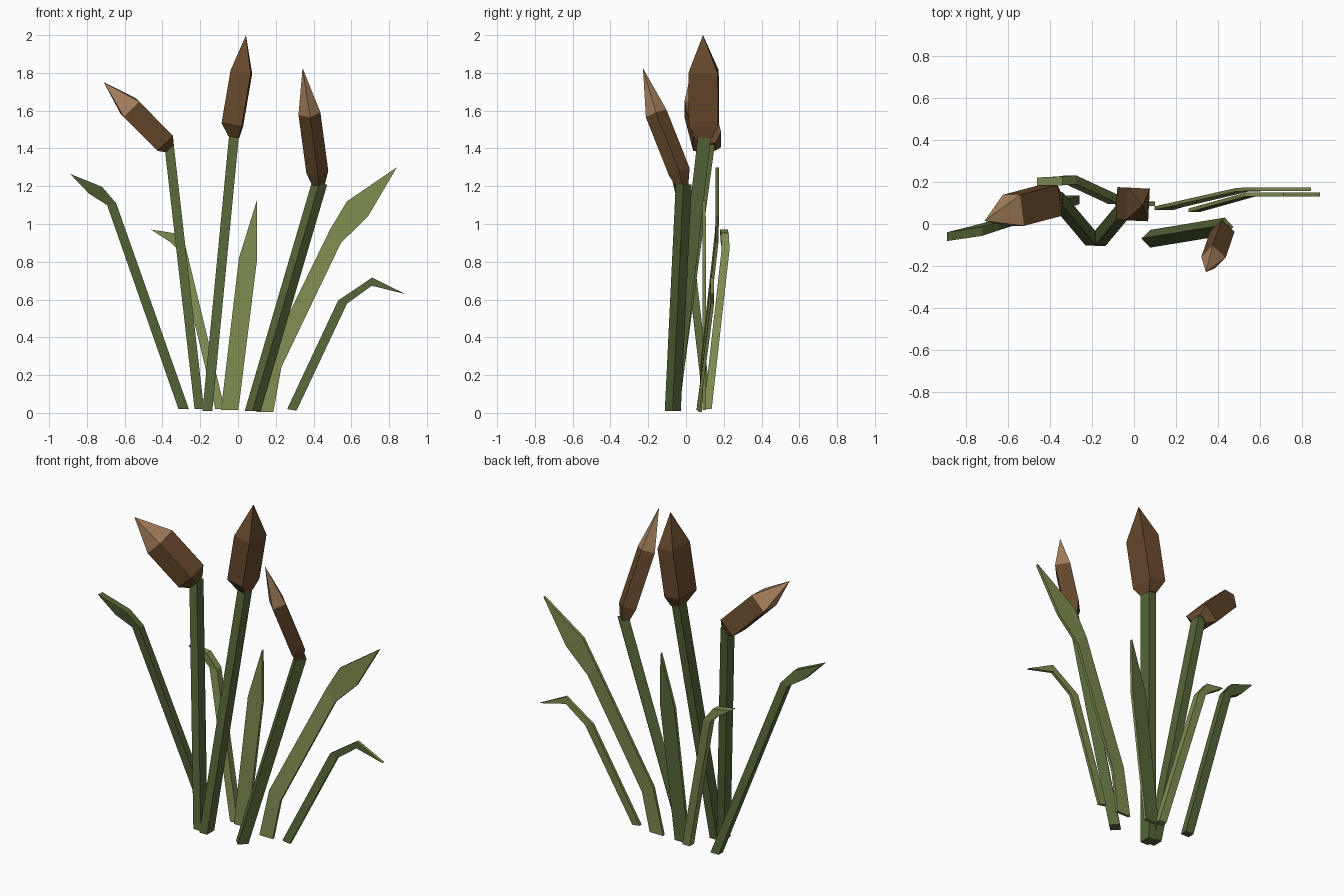
import bpy, bmesh, math
from mathutils import Vector

if "Cube" in bpy.data.objects:
    bpy.data.objects.remove(bpy.data.objects["Cube"])


def material(name, rgb):
    m = bpy.data.materials.new(name)
    m.diffuse_color = (*rgb, 1)
    m.use_nodes = True
    m.node_tree.nodes["Principled BSDF"].inputs["Base Color"].default_value = m.diffuse_color
    return m


STEM = material("stem green", (0.093, 0.133, 0.040))
LEAF = material("leaf olive", (0.215, 0.270, 0.082))
BROWN = material("seed brown", (0.138, 0.068, 0.026))
TAN = material("tip tan", (0.400, 0.225, 0.115))


def loft(name, rings, mats, rule=None):
    """Skin four-cornered rings, cap the ends, weld collapsed corners."""
    bm = bmesh.new()
    loops = [[bm.verts.new(p) for p in ring] for ring in rings]
    for i, (a, b) in enumerate(zip(loops, loops[1:])):
        for k in range(4):
            j = (k + 1) % 4
            f = bm.faces.new((a[k], a[j], b[j], b[k]))
            if rule and rule(i):
                f.material_index = 1
    bm.faces.new(loops[0][::-1])
    bm.faces.new(loops[-1])
    bmesh.ops.remove_doubles(bm, verts=bm.verts[:], dist=0.0005)
    bmesh.ops.recalc_face_normals(bm, faces=bm.faces[:])
    me = bpy.data.meshes.new(name)
    bm.to_mesh(me)
    bm.free()
    for m in mats:
        me.materials.append(m)
    ob = bpy.data.objects.new(name, me)
    bpy.context.collection.objects.link(ob)
    return ob


def ring(center, axis, width, depth, turn):
    """Rectangle across an axis, turned about the vertical by an angle."""
    t = Vector(axis).normalized()
    ref = Vector((-math.sin(turn), math.cos(turn), 0))
    side = ref.cross(t).normalized() * width / 2
    back = t.cross(side).normalized() * depth / 2
    c = Vector(center)
    return [c - side - back, c + side - back, c + side + back, c - side + back]


def stem(name, foot, top, width, depth, turn=0.0):
    # horizontal cut at the foot and top keeps the bases level
    rings = [ring(p, (0, 0, 1), width, depth, turn) for p in (foot, top)]
    loft(name, rings, [STEM])


def head(name, neck, low, high, tip, width, depth, turn=0.0, tip_mat=BROWN):
    axis = Vector(high) - Vector(low)
    rings = [ring(neck, axis, width * 0.5, depth * 0.5, turn),
             ring(low, axis, width, depth, turn),
             ring(high, axis, width, depth, turn),
             [Vector(tip)] * 4]
    rings[-1] = ring(tip, axis, 0.0004, 0.0004, turn)
    loft(name, rings, [BROWN, tip_mat], lambda i: i == 2)


def leaf(name, outline, thick, mat, dark_back=False):
    """Each outline row: left x, left z, right x, right z, y."""
    h = thick / 2
    rings = [[Vector((xl, y - h, zl)), Vector((xr, y - h, zr)),
              Vector((xr, y + h, zr)), Vector((xl, y + h, zl))]
             for xl, zl, xr, zr, y in outline[:-1]]
    x, z, y = outline[-1]
    rings.append([Vector((x, y + s * h, z)) for s in (-1, -1, 1, 1)])
    # tip closes to a short edge, so its cap vanishes after welding
    rings[-1][1].x += 0.001
    rings[-1][2].x += 0.001
    ob = loft(name, rings, [mat, STEM])
    if dark_back:
        for p in ob.data.polygons:
            if p.normal.y > 0.5:
                p.material_index = 1


# Stems
stem("left_stem", (-0.205, -0.07, 0.02), (-0.365, 0.12, 1.42), 0.05, 0.065)
stem("centre_stem", (-0.162, -0.07, 0.01), (-0.02, 0.10, 1.48), 0.052, 0.07)
stem("right_stem", (0.078, -0.07, 0.01), (0.43, -0.012, 1.21), 0.06, 0.06,
     math.radians(43))

# Seed heads
head("left_seed_head", (-0.365, 0.12, 1.405), (-0.395, 0.112, 1.437),
     (-0.573, 0.065, 1.617), (-0.71, 0.015, 1.75), 0.115, 0.15, 0, TAN)
head("centre_seed_head", (-0.022, 0.10, 1.46), (-0.03, 0.095, 1.525),
     (0.018, 0.093, 1.805), (0.042, 0.09, 2.0), 0.108, 0.155,
     math.radians(-3))
head("right_seed_head", (0.428, -0.015, 1.195), (0.42, -0.035, 1.275),
     (0.378, -0.158, 1.585), (0.342, -0.228, 1.825), 0.085, 0.08,
     math.radians(-42), TAN)

# Leaves
leaf("far_left_leaf", [(-0.315, 0.02, -0.26, 0.02, 0.115),
                       (-0.693, 1.10, -0.645, 1.11, -0.01),
                       (-0.788, 1.16, -0.72, 1.197, -0.035),
                       (-0.889, 1.265, -0.06)], 0.042, STEM)
leaf("back_left_leaf", [(-0.12, 0.02, -0.07, 0.02, 0.115),
                        (-0.325, 0.87, -0.275, 0.87, 0.21),
                        (-0.36, 0.905, -0.34, 0.952, 0.205),
                        (-0.46, 0.97, 0.20)], 0.042, LEAF)
leaf("centre_leaf", [(-0.09, 0.015, 0.002, 0.015, 0.097),
                     (0.005, 0.82, 0.1, 0.805, 0.097),
                     (0.1, 1.125, 0.095)], 0.018, LEAF, True)
leaf("broad_right_leaf", [(0.097, 0.005, 0.187, 0.005, 0.075),
                          (0.155, 0.29, 0.23, 0.243, 0.088),
                          (0.487, 0.97, 0.545, 0.90, 0.163),
                          (0.577, 1.12, 0.688, 1.04, 0.166),
                          (0.84, 1.30, 0.166)], 0.017, LEAF)
leaf("drooping_right_leaf", [(0.26, 0.02, 0.31, 0.012, 0.065),
                             (0.53, 0.595, 0.577, 0.578, 0.14),
                             (0.71, 0.716, 0.708, 0.673, 0.14),
                             (0.884, 0.63, 0.14)], 0.018, LEAF, True)
